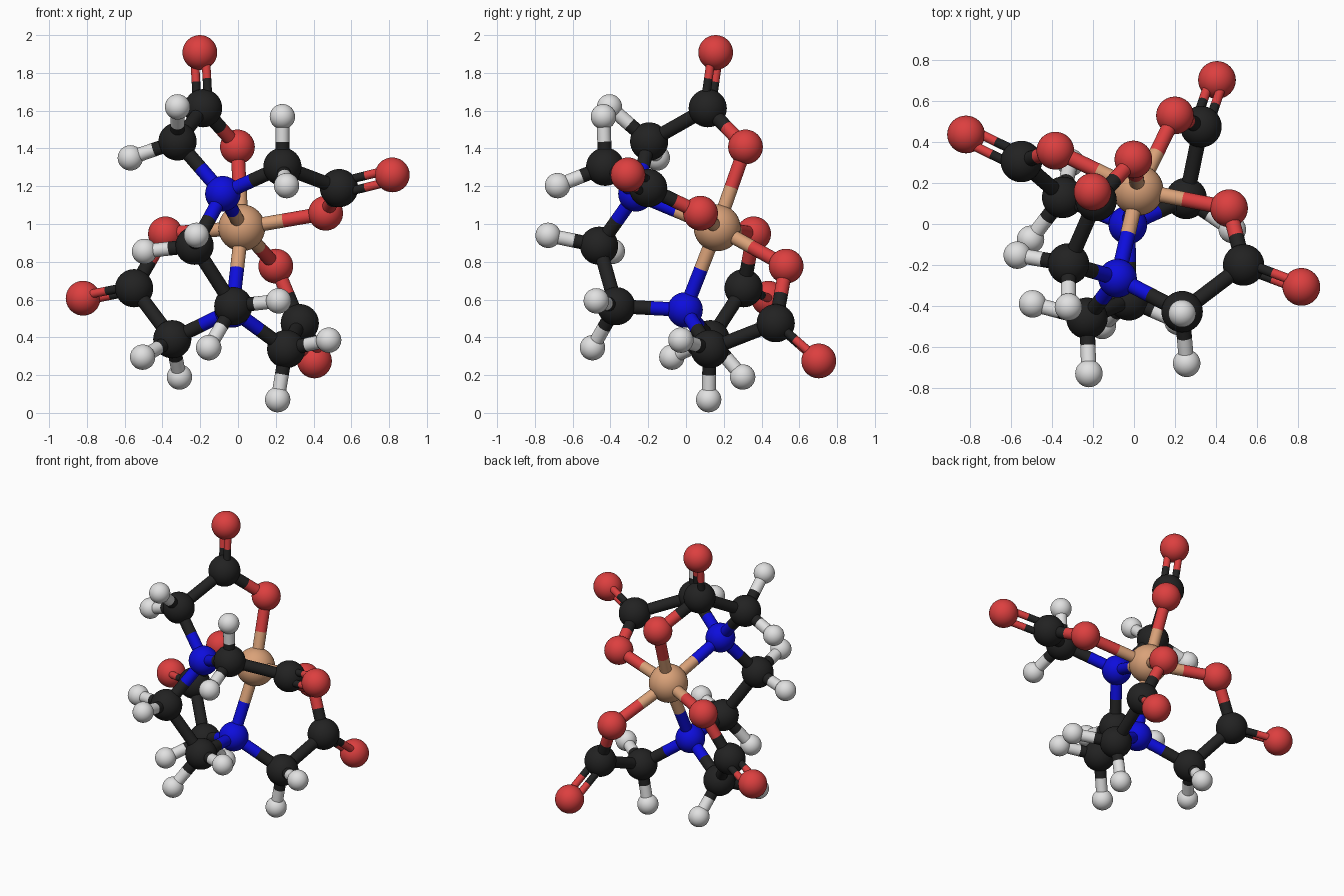
import bpy, bmesh
from mathutils import Vector, Matrix

if "Cube" in bpy.data.objects:
    bpy.data.objects.remove(bpy.data.objects["Cube"])


def material(name, rgb):
    m = bpy.data.materials.new(name)
    m.diffuse_color = (*rgb, 1)
    m.use_nodes = True
    m.node_tree.nodes["Principled BSDF"].inputs["Base Color"].default_value = m.diffuse_color
    return m


# element: (radius, material)
ELEMENT = {
    "metal": (0.124, material("tan metal", (0.70, 0.36, 0.19))),
    "nitrogen": (0.094, material("blue nitrogen", (0.004, 0.004, 0.72))),
    "carbon": (0.101, material("black carbon", (0.016, 0.016, 0.016))),
    "oxygen": (0.092, material("red oxygen", (0.72, 0.05, 0.05))),
    "hydrogen": (0.067, material("white hydrogen", (0.75, 0.75, 0.75))),
}
SINGLE, DOUBLE, GAP = 0.037, 0.023, 0.035


def finish(bm, name, mats):
    me = bpy.data.meshes.new(name)
    for f in bm.faces:
        f.smooth = True
    bm.to_mesh(me)
    bm.free()
    for m in mats:
        me.materials.append(m)
    bpy.context.collection.objects.link(bpy.data.objects.new(name, me))


def atom(name, kind, pos):
    """A ball; returns (kind, position) for bonding."""
    r, mat = ELEMENT[kind]
    bm = bmesh.new()
    bmesh.ops.create_uvsphere(bm, u_segments=40, v_segments=20, radius=r,
                              matrix=Matrix.Translation(pos))
    finish(bm, name, [mat])
    return kind, Vector(pos)


def bond(name, a, b, r=SINGLE, shift=Vector()):
    """A stick, each half in the colour of its nearer atom."""
    p, q = a[1] + shift, b[1] + shift
    d = q - p
    rot = d.to_track_quat('Z', 'Y').to_matrix().to_4x4()
    bm = bmesh.new()
    for i, t in enumerate((0.25, 0.75)):
        old = set(bm.faces)
        bmesh.ops.create_cone(bm, cap_ends=False, segments=24, radius1=r, radius2=r,
                              depth=d.length / 2,
                              matrix=Matrix.Translation(p + d * t) @ rot)
        for f in set(bm.faces) - old:
            f.material_index = i
    finish(bm, name, [ELEMENT[a[0]][1], ELEMENT[b[0]][1]])


def methylene(name, c, h1, h2):
    """A carbon with its two hydrogens."""
    carbon = atom(name + "_carbon", "carbon", c)
    for i, h in enumerate((h1, h2)):
        bond(f"{name}_hydrogen_bond_{i}", carbon,
             atom(f"{name}_hydrogen_{i}", "hydrogen", h))
    return carbon


def arm(name, nitrogen, c, h1, h2, acid, outer, inner):
    """Acetate arm: nitrogen - CH2 - C(=O) - O - metal."""
    ch2 = methylene(name, c, h1, h2)
    acid = atom(name + "_acid_carbon", "carbon", acid)
    outer = atom(name + "_outer_oxygen", "oxygen", outer)
    inner = atom(name + "_inner_oxygen", "oxygen", inner)
    bond(name + "_nitrogen_bond", nitrogen, ch2)
    bond(name + "_carbon_bond", ch2, acid)
    bond(name + "_oxygen_bond", acid, inner)
    bond(name + "_metal_bond", inner, metal)
    # double bond, split across the plane of the acid group
    n = (ch2[1] - acid[1]).cross(inner[1] - acid[1]).normalized() * GAP
    for i, s in enumerate((-1, 1)):
        bond(f"{name}_double_bond_{i}", acid, outer, DOUBLE, n * s)


# centre
metal = atom("metal_centre", "metal", (0.02, 0.165, 0.98))
n_top = atom("upper_nitrogen", "nitrogen", (-0.08, -0.265, 1.16))
n_low = atom("lower_nitrogen", "nitrogen", (-0.03, -0.005, 0.545))
bond("upper_nitrogen_metal_bond", n_top, metal)
bond("lower_nitrogen_metal_bond", n_low, metal)

# two-carbon bridge between the nitrogens
up = methylene("bridge_upper", (-0.23, -0.46, 0.885),
               (-0.22, -0.73, 0.94), (-0.495, -0.39, 0.855))
low = methylene("bridge_lower", (-0.025, -0.37, 0.565),
                (-0.155, -0.495, 0.345), (0.215, -0.475, 0.593))
bond("bridge_upper_nitrogen_bond", n_top, up)
bond("bridge_carbon_bond", up, low)
bond("bridge_lower_nitrogen_bond", low, n_low)

# four arms wrapped round the metal
arm("top_arm", n_top, (-0.32, -0.195, 1.437), (-0.32, -0.405, 1.62),
    (-0.57, -0.152, 1.35), (-0.185, 0.115, 1.613), (-0.202, 0.157, 1.908),
    (-0.003, 0.315, 1.408))
arm("right_arm", n_top, (0.235, -0.428, 1.303), (0.235, -0.437, 1.568),
    (0.257, -0.68, 1.203), (0.535, -0.2, 1.19), (0.817, -0.307, 1.26),
    (0.464, 0.077, 1.057))
arm("left_arm", n_low, (-0.348, 0.13, 0.39), (-0.505, -0.075, 0.295),
    (-0.31, 0.3, 0.19), (-0.55, 0.305, 0.66), (-0.82, 0.437, 0.607),
    (-0.384, 0.358, 0.948))
arm("lower_arm", n_low, (0.255, 0.125, 0.338), (0.21, 0.12, 0.07),
    (0.48, -0.027, 0.385), (0.327, 0.475, 0.475), (0.405, 0.703, 0.275),
    (0.2, 0.53, 0.777))
